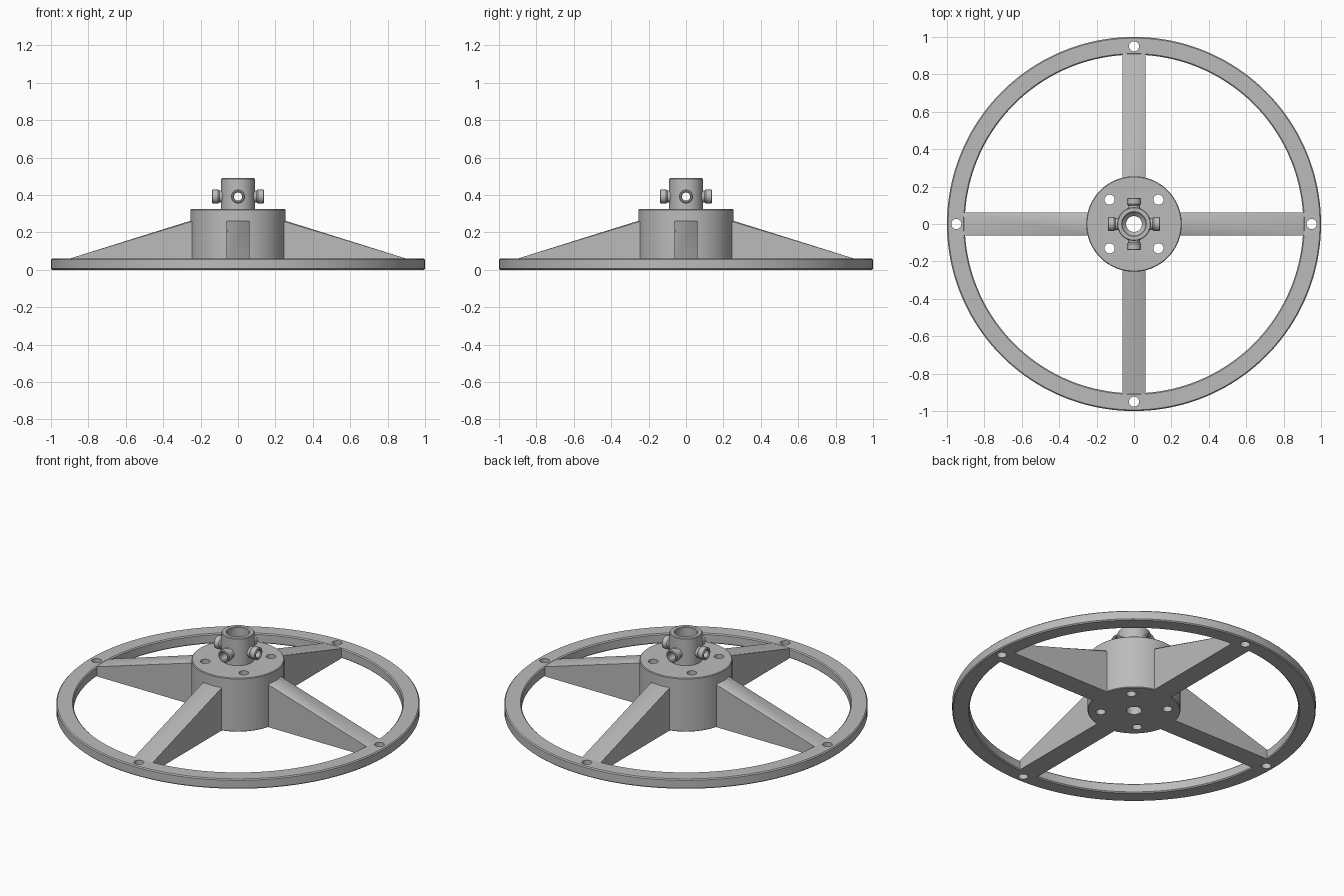
import bpy, bmesh
from math import pi, cos, sin, radians
from mathutils import Matrix, Vector

if "Cube" in bpy.data.objects:
    bpy.data.objects.remove(bpy.data.objects["Cube"], do_unlink=True)

grey = bpy.data.materials.new("light grey")
grey.use_nodes = True
GREY = (0.5, 0.5, 0.5, 1)
grey.diffuse_color = GREY
grey.node_tree.nodes["Principled BSDF"].inputs["Base Color"].default_value = GREY


def finish(name, bm):
    bmesh.ops.recalc_face_normals(bm, faces=bm.faces)
    mesh = bpy.data.meshes.new(name)
    bm.to_mesh(mesh)
    bm.free()
    mesh.materials.append(grey)
    obj = bpy.data.objects.new(name, mesh)
    bpy.context.collection.objects.link(obj)
    return obj


def lathe(name, profile, steps, matrix=None):
    """Turn a closed (radius, height) profile into a ring-shaped solid."""
    bm = bmesh.new()
    rings = []
    for i in range(steps):
        a = 2 * pi * i / steps
        rings.append([bm.verts.new((r * cos(a), r * sin(a), z)) for r, z in profile])
    n = len(profile)
    for i, ring in enumerate(rings):
        nxt = rings[(i + 1) % steps]
        for j in range(n):
            k = (j + 1) % n
            bm.faces.new((ring[j], nxt[j], nxt[k], ring[k]))
    if matrix:
        bm.transform(matrix)
    return finish(name, bm)


def drills(name, radius, length, matrices):
    """One cutter made of several separate cylinders."""
    bm = bmesh.new()
    for m in matrices:
        bmesh.ops.create_cone(bm, cap_ends=True, segments=32, radius1=radius,
                              radius2=radius, depth=length, matrix=m)
    return finish(name, bm)


def select_only(obj):
    bpy.ops.object.select_all(action='DESELECT')
    obj.select_set(True)
    bpy.context.view_layer.objects.active = obj


def cut(obj, cutter):
    mod = obj.modifiers.new("holes", 'BOOLEAN')
    mod.operation = 'DIFFERENCE'
    mod.solver = 'EXACT'
    mod.object = cutter
    select_only(obj)
    bpy.ops.object.modifier_apply(modifier=mod.name)
    bpy.data.objects.remove(cutter, do_unlink=True)


def smooth(obj):
    select_only(obj)
    bpy.ops.object.shade_smooth_by_angle(angle=radians(30))


def spin(i, offset=0):
    return Matrix.Rotation(i * pi / 2 + offset, 4, 'Z')


def around(radius, offset=0):
    return [spin(i, offset) @ Matrix.Translation((radius, 0, 0)) for i in range(4)]


# Outer rim with four mounting holes
c = 0.006
rim = lathe("rim", [(0.905 + c, 0), (1 - c, 0), (1, c), (1, 0.06 - c), (1 - c, 0.06),
                    (0.905 + c, 0.06), (0.905, 0.06 - c), (0.905, c)], 160)
cut(rim, drills("rim_drill", 0.027, 0.4, around(0.95)))
smooth(rim)

# Hub with stepped bore and collar
hub = lathe("hub_and_collar",
            [(0.042, 0), (0.251, 0), (0.255, 0.004), (0.255, 0.321), (0.251, 0.325),
             (0.09, 0.325), (0.09, 0.486), (0.086, 0.49), (0.066, 0.49), (0.062, 0.486),
             (0.062, 0.35), (0.042, 0.33)], 96)
cut(hub, drills("bolt_drill", 0.027, 1, around(0.184, pi / 4)))
lift = Matrix.Translation((0, 0, 0.392))
lay = Matrix.Rotation(pi / 2, 4, 'Y')
cut(hub, drills("cross_drill", 0.022, 0.08,
                [lift @ m @ lay for m in around(0.075)]))
smooth(hub)

# Four hollow bosses on the collar
boss_profile = [(0.022, 0.08), (0.034, 0.08), (0.032, 0.1), (0.037, 0.106), (0.037, 0.136),
                (0.033, 0.14), (0.027, 0.14), (0.022, 0.135)]
for i, side in enumerate(("left", "back", "right", "front")):
    smooth(lathe("boss_" + side, boss_profile, 40, lift @ spin(i) @ lay))

# Four tapered spokes
spoke_profile = [(0.22, 0), (0.92, 0), (0.92, 0.058), (0.9, 0.06), (0.255, 0.262), (0.22, 0.262)]
for i, side in enumerate(("left", "back", "right", "front")):
    bm = bmesh.new()
    face = bm.faces.new([bm.verts.new((x, -0.062, z)) for x, z in spoke_profile])
    grown = bmesh.ops.extrude_face_region(bm, geom=[face])["geom"]
    bmesh.ops.translate(bm, vec=Vector((0, 0.124, 0)),
                        verts=[v for v in grown if isinstance(v, bmesh.types.BMVert)])
    # Soften the two long top edges
    top = [e for e in bm.edges if abs(e.verts[0].co.y - e.verts[1].co.y) < 0.001
           and min(v.co.z for v in e.verts) > 0.059]
    bmesh.ops.bevel(bm, geom=top, offset=0.006, segments=1, affect='EDGES')
    bm.transform(spin(i))
    smooth(finish("spoke_" + side, bm))
